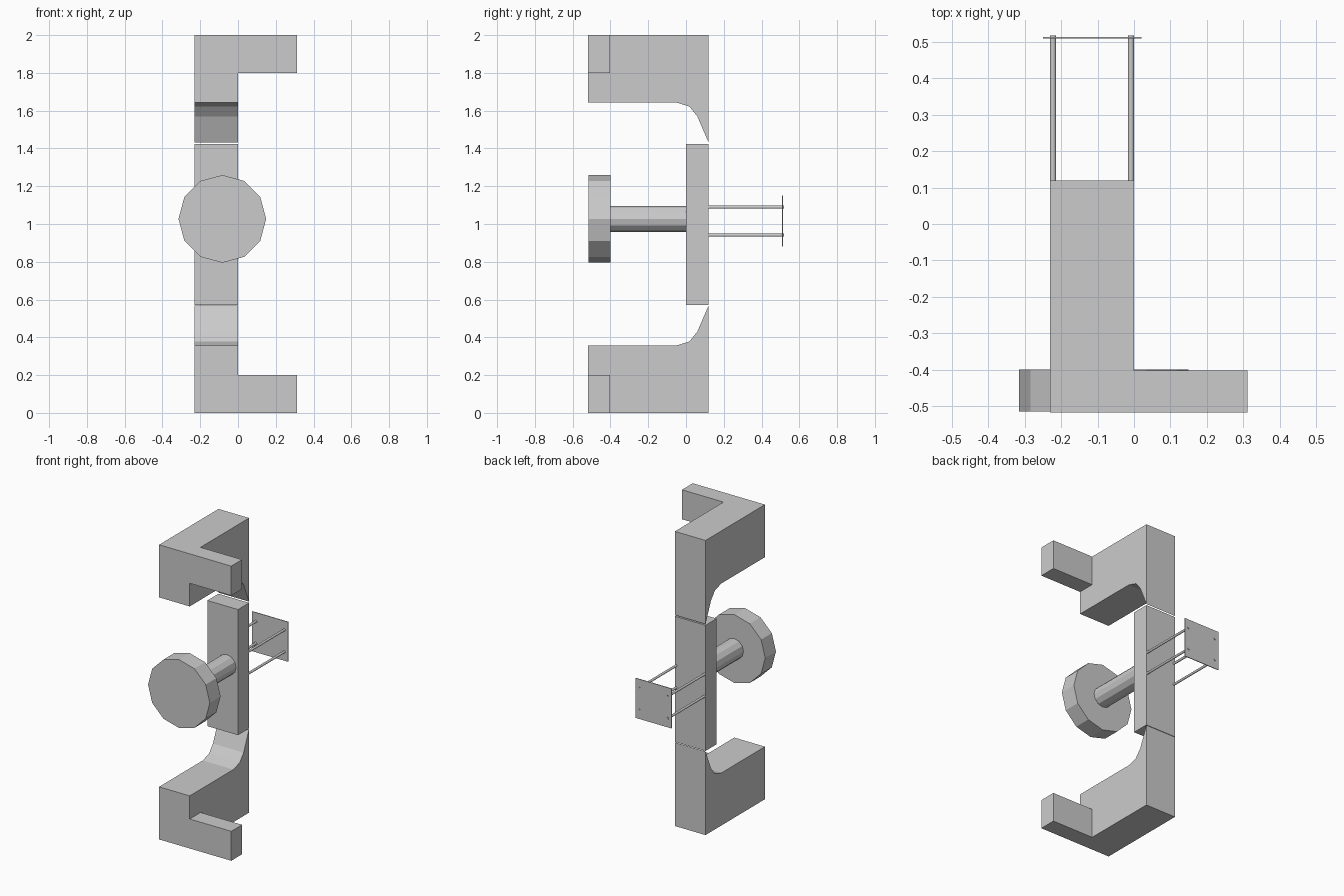
import bpy, bmesh
from math import pi
from mathutils import Vector

if "Cube" in bpy.data.objects:
    bpy.data.objects.remove(bpy.data.objects["Cube"])


def finish(name, bm, origin=(0, 0, 0)):
    bmesh.ops.recalc_face_normals(bm, faces=bm.faces)
    mesh = bpy.data.meshes.new(name)
    bm.to_mesh(mesh)
    bm.free()
    obj = bpy.data.objects.new(name, mesh)
    obj.location = origin
    bpy.context.collection.objects.link(obj)
    return obj


def box(name, lo, hi):
    lo, hi = Vector(lo), Vector(hi)
    bm = bmesh.new()
    bmesh.ops.create_cube(bm, size=1)
    bmesh.ops.scale(bm, vec=hi - lo, verts=bm.verts)
    return finish(name, bm, (lo + hi) / 2)


def rod(name, x, z, y0, y1, radius, sides=12):
    bpy.ops.mesh.primitive_cylinder_add(
        vertices=sides, radius=radius, depth=y1 - y0,
        location=(x, (y0 + y1) / 2, z), rotation=(pi / 2, 0, 0))
    bpy.context.object.name = name
    return bpy.context.object


# Brackets: side profile (y, height above the middle), mirrored top to bottom
profile = [(-0.518, 1), (0.119, 1), (0.119, 0.432), (0.06, 0.57),
           (0.018, 0.622), (-0.05, 0.643), (-0.518, 0.643)]
bm = bmesh.new()
side = bm.faces.new([bm.verts.new((-0.23, y, z)) for y, z in profile])
out = bmesh.ops.extrude_face_region(bm, geom=[side], use_keep_orig=True)
bmesh.ops.translate(bm, vec=(0.23, 0, 0),
                    verts=[g for g in out['geom'] if isinstance(g, bmesh.types.BMVert)])
bmesh.ops.recalc_face_normals(bm, faces=bm.faces)

# Bracket arm: outlined on the right side, then pulled outwards
for co, no in (((0, -0.402, 0), (0, 1, 0)), ((0, 0, 0.8), (0, 0, 1))):
    bmesh.ops.bisect_plane(bm, geom=bm.verts[:] + bm.edges[:] + bm.faces[:],
                           plane_co=co, plane_no=no)
arm = []
for f in bm.faces:
    c = f.calc_center_median()
    if abs(c.x) < 1e-5 and c.y < -0.402 and c.z > 0.8:
        arm.append(f)
out = bmesh.ops.extrude_face_region(bm, geom=arm)
bmesh.ops.translate(bm, vec=(0.312, 0, 0),
                    verts=[g for g in out['geom'] if isinstance(g, bmesh.types.BMVert)])
bmesh.ops.delete(bm, geom=[f for f in arm if f.is_valid], context='FACES_ONLY')
brackets = finish("brackets", bm, (0, 0, 1))
mirror = brackets.modifiers.new("mirror", 'MIRROR')
mirror.use_axis = (False, False, True)
mirror.use_mirror_merge = False

# Centre bar between the brackets
box("centre_bar", (-0.23, 0, 0.571), (0, 0.119, 1.424))

# Round knob and its shaft
rod("knob", -0.083, 1.027, -0.515, -0.4, 0.232)
rod("knob_shaft", -0.083, 1.027, -0.4, 0, 0.069)

# Four rear pins carrying a thin plate
for x in (-0.222, -0.008):
    for z in (0.941, 1.09):
        rod("rear_pin", x, z, 0.119, 0.518, 0.008)
box("rear_plate", (-0.25, 0.509, 0.88), (0.02, 0.514, 1.15))
